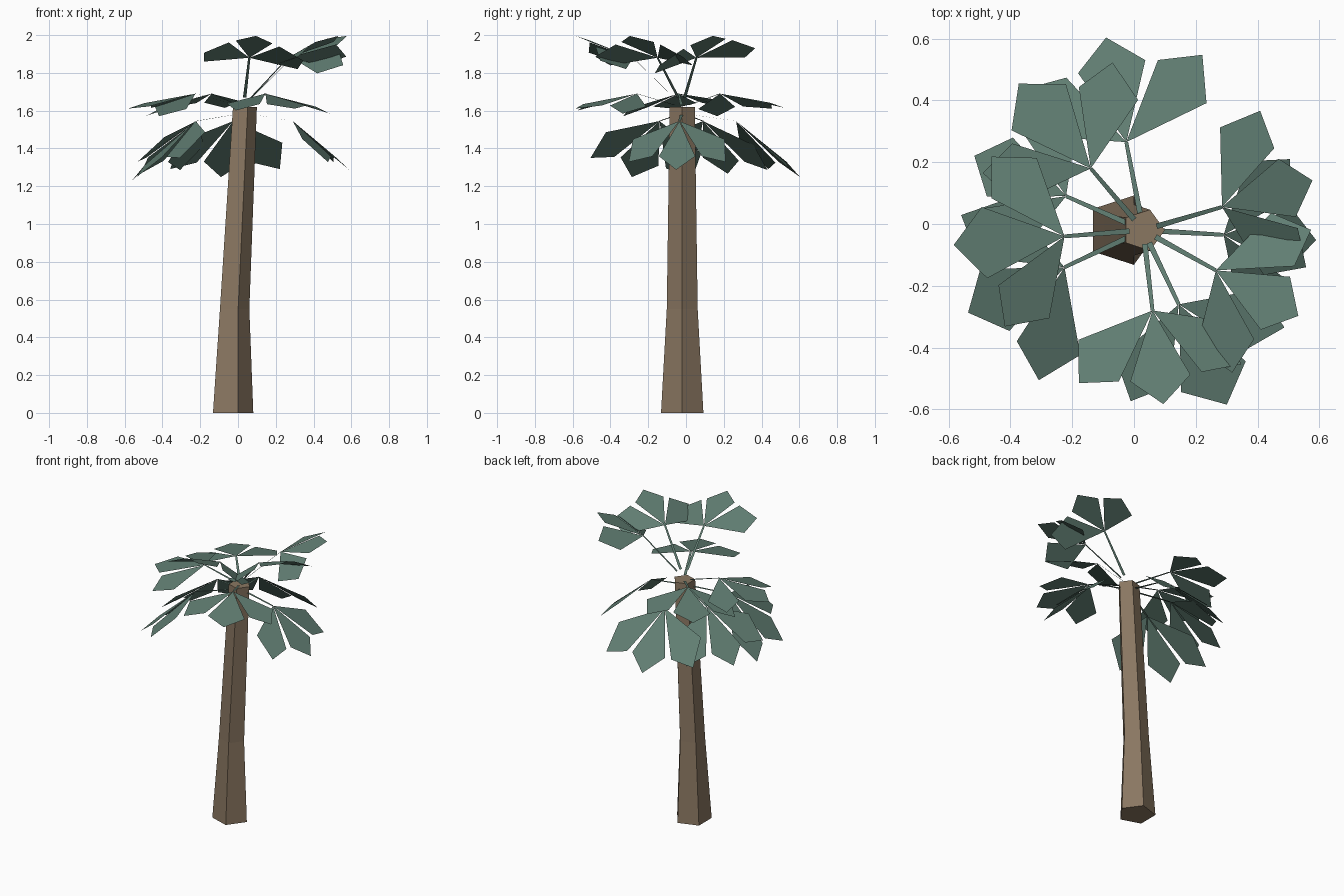
import bpy, bmesh
from math import sin, cos, pi, radians, atan2
from mathutils import Vector

cube = bpy.data.objects.get("Cube")
if cube:
    bpy.data.objects.remove(cube)


def make_material(name, colour):
    mat = bpy.data.materials.new(name)
    mat.use_nodes = True
    mat.diffuse_color = (*colour, 1)
    mat.node_tree.nodes["Principled BSDF"].inputs["Base Color"].default_value = (*colour, 1)
    return mat


bark = make_material("bark brown", (0.255, 0.185, 0.12))
green = make_material("leaf green", (0.118, 0.206, 0.168))


def finish(bm, name, mat):
    mesh = bpy.data.meshes.new(name)
    bm.to_mesh(mesh)
    bm.free()
    mesh.materials.append(mat)
    obj = bpy.data.objects.new(name, mesh)
    bpy.context.collection.objects.link(obj)


# Trunk: five-sided, tapering and bending towards +x
SIDES = 5
sections = [(-0.037, 0.0, 0.118), (-0.026, 0.55, 0.086), (0.03, 1.62, 0.07)]
bm = bmesh.new()
rings = []
for cx, z, radius in sections:
    rings.append([bm.verts.new((cx + radius * cos(2 * pi * i / SIDES),
                                -0.02 + radius * sin(2 * pi * i / SIDES), z))
                  for i in range(SIDES)])
for low, high in zip(rings, rings[1:]):
    for i in range(SIDES):
        j = (i + 1) % SIDES
        bm.faces.new((low[i], low[j], high[j], high[i]))
bm.faces.new(rings[0][::-1])
bm.faces.new(rings[-1])
finish(bm, "trunk", bark)

CROWN = Vector((0.03, -0.02, 0))


def make_frond(name, hub, start_z, droop, sag, roll, middle, side):
    """Flat stalk from the crown to the hub, with a fan of three kite leaflets."""
    hub = Vector(hub)
    angle = atan2(hub.y - CROWN.y, hub.x - CROWN.x)
    out = Vector((cos(angle), sin(angle), 0))
    across = Vector((-out.y, out.x, 0))
    bm = bmesh.new()

    # Stalk, narrowing towards the hub
    start = CROWN + out * 0.045 + Vector((0, 0, start_z))
    bm.faces.new([bm.verts.new(p) for p in (
        start - across * 0.009, hub - across * 0.006,
        hub + across * 0.006, start + across * 0.009)])

    # Leaflets: (angle from the stalk, length) of the three outer corners
    def leaflet(corners):
        points = [hub]
        for degrees, length in corners:
            r = length * cos(radians(degrees))
            t = length * sin(radians(degrees))
            drop = droop * r + sag * max(0, abs(t) - 0.11) - roll * t
            points.append(hub + out * r + across * t - Vector((0, 0, drop)))
        bm.faces.new([bm.verts.new(p) for p in points])

    leaflet([(-24, middle * 0.79), (0, middle), (24, middle * 0.79)])
    kite = [(32, side * 0.76), (52, side), (75, side * 0.77)]
    leaflet(kite)
    leaflet([(-a, d) for a, d in reversed(kite)])
    finish(bm, name, green)


# Tiers: hub height, stalk start height, droop, side sag, leaflet lengths,
# then each frond's hub position, sideways roll and size
tiers = {
    "upper": (1.88, 1.67, -0.38, 0.47, 0.305, 0.335,
              [(0.06, -0.28, -0.08, 1), (0.265, -0.15, 0, 1), (0.285, 0.055, 0.17, 1)]),
    "middle": (1.69, 1.63, 0.22, 0.3, 0.36, 0.35,
               [(-0.14, 0.18, -0.08, 1), (-0.225, -0.04, -0.08, 1), (0.145, -0.26, -0.03, 1)]),
    "lower": (1.545, 1.58, 0.86, 0.3, 0.345, 0.375,
              [(-0.025, 0.265, 0, 1), (-0.22, 0.09, 0.08, 0.94),
               (-0.225, -0.14, 0.2, 1), (0.29, -0.035, 0, 0.87)]),
}
for tier, (hub_z, start_z, droop, sag, middle, side, fronds) in tiers.items():
    for i, (x, y, roll, size) in enumerate(fronds):
        make_frond(f"{tier}_frond_{i + 1}", (x, y, hub_z), start_z, droop, sag, roll,
                   middle * size, side * size)
